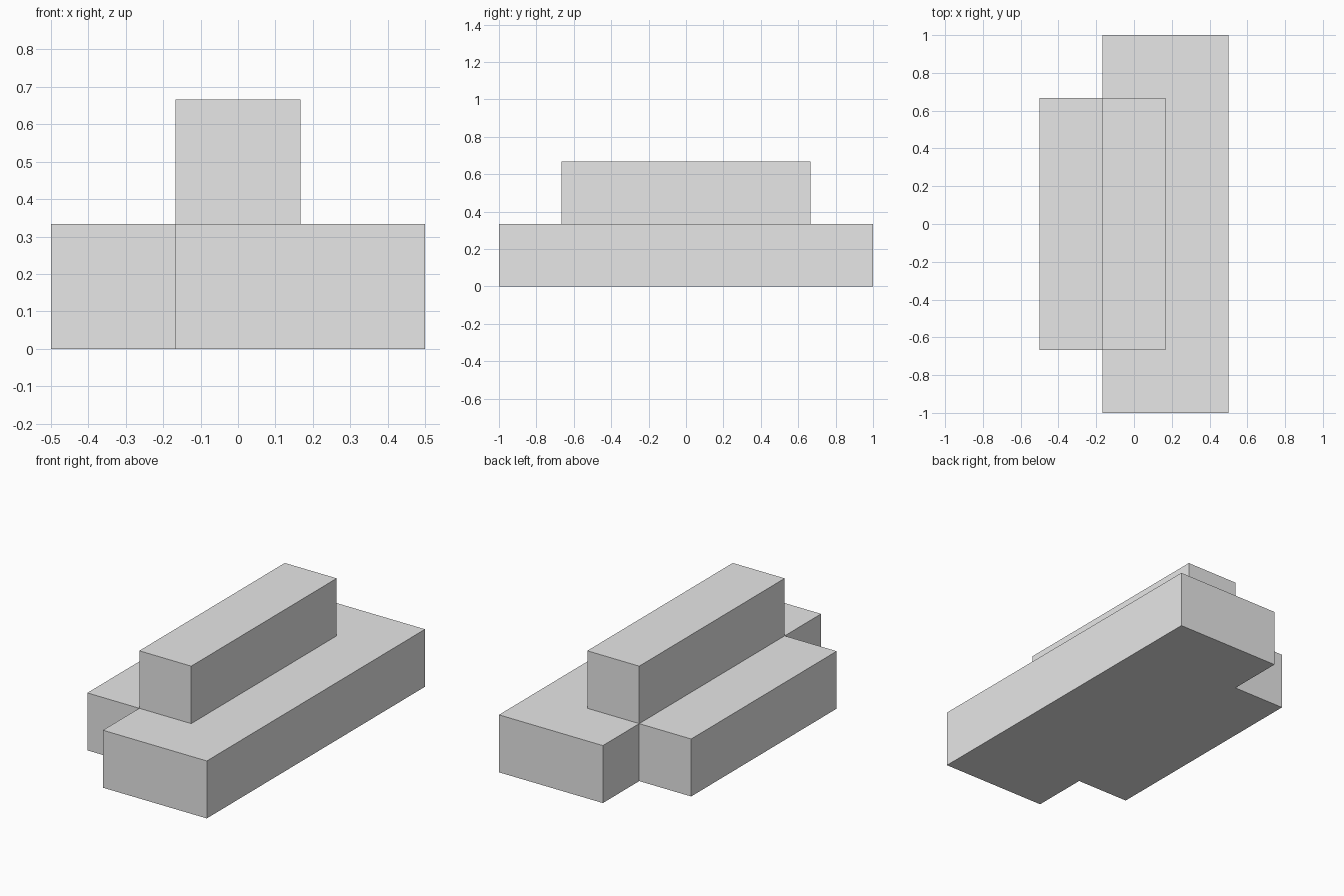
import bpy
import bmesh
from mathutils import Matrix, Vector

if "Cube" in bpy.data.objects:
    bpy.data.objects.remove(bpy.data.objects["Cube"], do_unlink=True)

# Single plain grey material
COLOUR = (0.8, 0.8, 0.8, 1.0)
grey = bpy.data.materials.new("light_grey")
grey.use_nodes = True
grey.diffuse_color = COLOUR
grey.node_tree.nodes["Principled BSDF"].inputs["Base Color"].default_value = COLOUR

U = 1 / 3  # block module


def block(name, low, high):
    """Flat-faced box between two corners, given in modules."""
    low, high = Vector(low) * U, Vector(high) * U
    bm = bmesh.new()
    bmesh.ops.create_cube(
        bm, size=1,
        matrix=Matrix.Translation((low + high) / 2) @ Matrix.Diagonal((*(high - low), 1)))
    mesh = bpy.data.meshes.new(name)
    bm.to_mesh(mesh)
    bm.free()
    mesh.materials.append(grey)
    obj = bpy.data.objects.new(name, mesh)
    bpy.context.collection.objects.link(obj)
    return obj


# Long base slab, shorter slab beside it, and the bar on top
block("long_base", (-0.5, -3, 0), (1.5, 3, 1))
block("side_base", (-1.5, -2, 0), (-0.5, 2, 1))
block("top_bar", (-0.5, -2, 1), (0.5, 2, 2))
